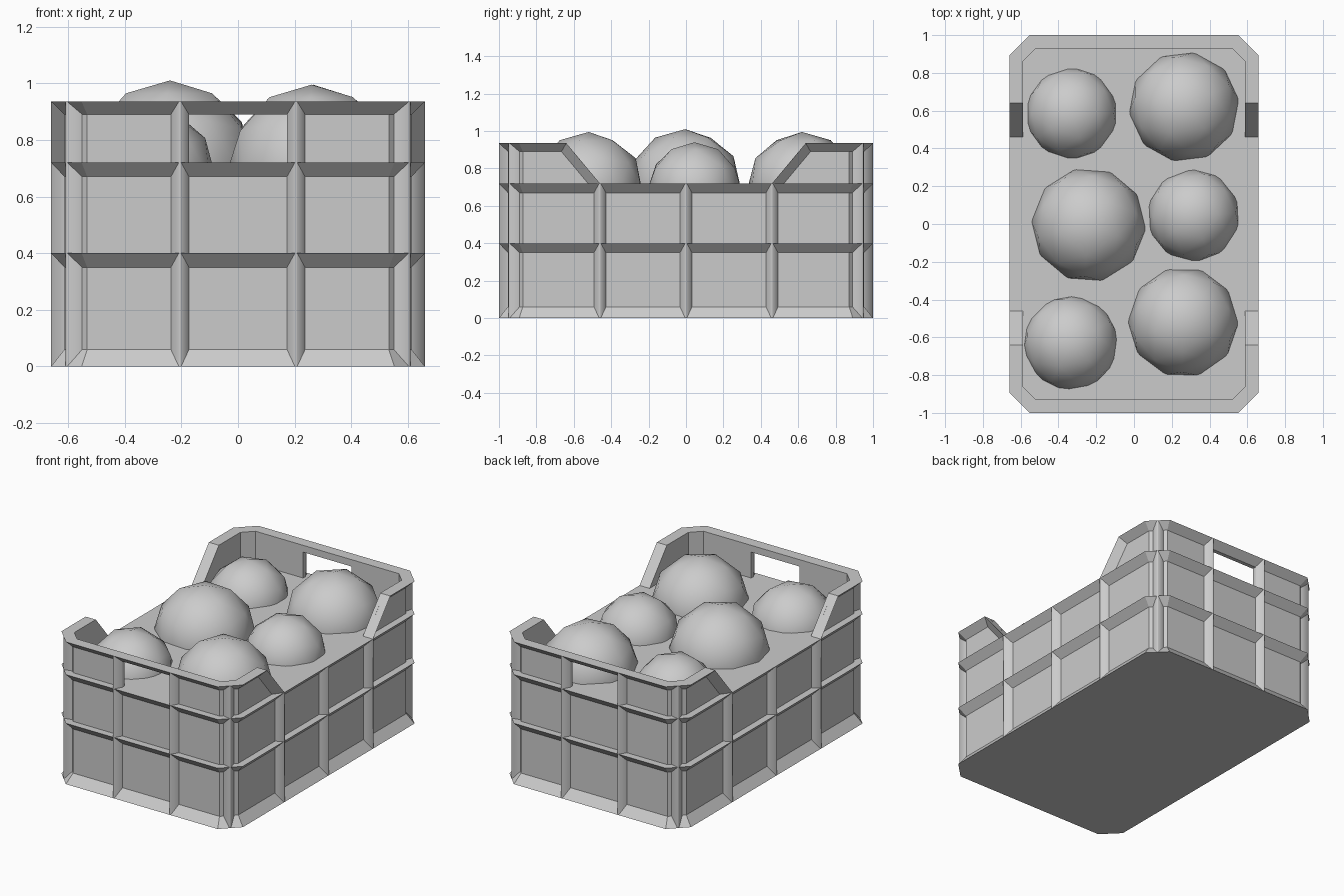
import bpy
import bmesh
from math import radians
from mathutils import Vector

cube = bpy.data.objects.get("Cube")
if cube:
    bpy.data.objects.remove(cube)

HX, HY, CORNER = 0.66, 1.0, 0.108   # outer footprint and corner cut
RECESS, THICK = 0.047, 0.073        # panel depth, rim width
FILL, RIM = 0.72, 0.935             # fill height, rim height

grey = bpy.data.materials.new("plain_grey")
grey.use_nodes = True
grey.diffuse_color = (0.6, 0.6, 0.6, 1)
grey.node_tree.nodes["Principled BSDF"].inputs["Base Color"].default_value = (0.6, 0.6, 0.6, 1)


def finish(name, bm, smooth=False):
    me = bpy.data.meshes.new(name)
    bmesh.ops.recalc_face_normals(bm, faces=bm.faces)
    for f in bm.faces:
        f.smooth = smooth
    bm.to_mesh(me)
    bm.free()
    me.materials.append(grey)
    ob = bpy.data.objects.new(name, me)
    bpy.context.collection.objects.link(ob)
    return ob


def loft(name, loops, ring=False):
    """Skin a row of loops; cap the ends, or join them into a ring."""
    bm = bmesh.new()
    rows = [[bm.verts.new(p) for p in loop] for loop in loops]
    pairs = list(zip(rows, rows[1:]))
    if ring:
        pairs.append((rows[-1], rows[0]))
    else:
        bm.faces.new(rows[0])
        bm.faces.new(rows[-1])
    n = len(rows[0])
    for a, b in pairs:
        for i in range(n):
            j = (i + 1) % n
            bm.faces.new((a[i], a[j], b[j], b[i]))
    return finish(name, bm)


def octagon(inset, z):
    x, y = HX - inset, HY - inset
    c = CORNER - 0.586 * inset
    quarter = [(x, y - c), (x - c, y)]
    half = quarter + [(-px, py) for px, py in reversed(quarter)]
    return [(px, py, z) for px, py in half + [(-px, -py) for px, py in half]]


def cut(target, cutter):
    mod = target.modifiers.new("cut", 'BOOLEAN')
    mod.object = cutter
    mod.operation = 'DIFFERENCE'
    mod.solver = 'EXACT'
    bpy.context.view_layer.objects.active = target
    bpy.ops.object.modifier_apply(modifier=mod.name)
    bpy.data.objects.remove(cutter)


def rib(name, point, normal, top):
    """Upright ridge that tapers from the panel out to a narrow tip."""
    p, n = Vector((*point, 0)), Vector((*normal, 0)).normalized()
    side = Vector((-n.y, n.x, 0))
    base = p - n * RECESS
    section = [base - side * 0.032, p - side * 0.004, p + side * 0.004, base + side * 0.032]
    bm = bmesh.new()
    low = [bm.verts.new(v) for v in section]
    high = [bm.verts.new(v + Vector((0, 0, top))) for v in section]
    for i in range(3):
        bm.faces.new((low[i], low[i + 1], high[i + 1], high[i]))
    ob = finish(name, bm, True)
    # Keep the open strip facing outward
    if ob.data.polygons[1].normal.dot(n) < 0:
        ob.data.flip_normals()


# Crate body with foot slope and two ledges
loft("crate_body", [octagon(i, z) for i, z in (
    (0, 0), (RECESS, 0.06), (RECESS, 0.35), (0, 0.4),
    (RECESS, 0.4), (RECESS, 0.67), (0, FILL))])

# Raised wall with rim, lowered along the sides and open at the handles
wall = loft("raised_wall", [octagon(i, z) for i, z in (
    (RECESS, 0.7), (RECESS, 0.89), (0, RIM), (THICK, RIM), (THICK, 0.7))], ring=True)
dip = ((-0.435, 0.69), (0.435, 0.69), (0.694, 1.0), (-0.694, 1.0))
cut(wall, loft("side_cutter", [[(x, y, z) for y, z in dip] for x in (-1, 1)]))
hole = ((-0.175, 0.68), (0.175, 0.68), (0.175, 0.89), (-0.175, 0.89))
cut(wall, loft("handle_cutter", [[(x, y, z) for x, z in hole] for y in (-1.2, 1.2)]))

# Sloping braces and upright ribs
for sx in (-1, 1):
    for sy in (-1, 1):
        loft("sloping_brace", [
            [(sx * HX, sy * y, z), (sx * 0.61, sy * y, z), (sx * 0.612, sy * (y + 0.065), z)]
            for y, z in ((0.46, FILL), (0.64, RIM))])
        rib("corner_rib", (sx * (HX - CORNER / 2), sy * (HY - CORNER / 2)), (sx, sy), RIM)
        rib("end_rib", (sx * 0.205, sy * HY), (0, sy), RIM)
        rib("side_rib", (sx * HX, sy * 0.46), (sx, 0), FILL)
    rib("middle_rib", (sx * HX, 0), (sx, 0), FILL)

# Round fruit half sunk in the fill: x, y, radius, top
fruit = ((-0.33, 0.585, 0.25, 0.93), (0.265, 0.62, 0.295, 0.995),
         (-0.24, -0.005, 0.305, 1.01), (0.315, 0.045, 0.25, 0.94),
         (-0.335, -0.63, 0.26, 0.93), (0.26, -0.52, 0.295, 0.995))
for k, (x, y, r, top) in enumerate(fruit):
    bm = bmesh.new()
    bmesh.ops.create_icosphere(bm, subdivisions=2, radius=r)
    ob = finish("round_fruit", bm, True)
    ob.location = (x, y, top - r)
    ob.rotation_euler.z = radians(25 * k)
